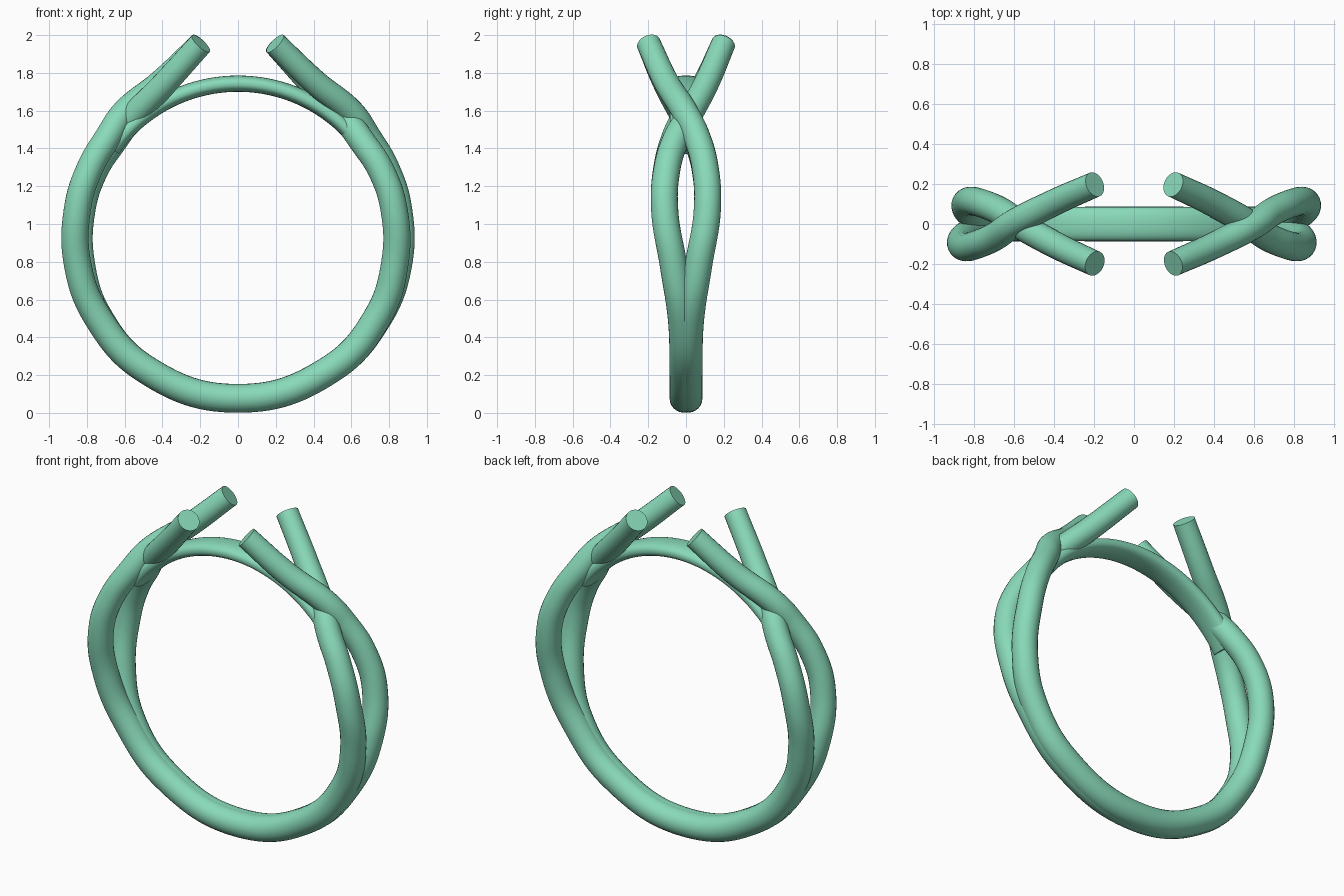
import bpy, bmesh, math
from mathutils import Vector, Matrix

if "Cube" in bpy.data.objects:
    bpy.data.objects.remove(bpy.data.objects["Cube"])

CZ, R = 0.93, 0.853          # ring centre height and strand path radius

mat = bpy.data.materials.new("green_metal")
mat.diffuse_color = (0.25, 0.70, 0.49, 1)
mat.use_nodes = True
mat.node_tree.nodes["Principled BSDF"].inputs["Base Color"].default_value = mat.diffuse_color


def finish(obj):
    obj.data.materials.append(mat)
    bpy.ops.object.select_all(action='DESELECT')
    obj.select_set(True)
    bpy.context.view_layer.objects.active = obj
    bpy.ops.object.shade_smooth_by_angle(angle=math.radians(40))


def half_path(side, lift):
    """Path from the bottom up to one prong tip: (point, tube radius)."""
    pts = []
    # angle from bottom, sideways offset, radial lift share, tube radius
    for deg, y, k, r in ((0, .011, 0, .076), (35, .012, 0, .076), (60, .022, .1, .075),
                         (80, .066, .4, .073), (100, .113, .5, .072),
                         (115, .102, .6, .071), (128, .056, .8, .071)):
        a, rad = math.radians(deg), R + lift * k
        pts.append((Vector((side * rad * math.sin(a), -y, CZ - rad * math.cos(a))), r))
    # crossing and straight prong
    for x, y, z, k, r in ((.595, 0, 1.567, 1, .070), (.40, .105, 1.747, .4, .067),
                          (.196, .198, 1.955, 0, .064)):
        pts.append((Vector((side * (x + .63 * lift * k), y, z + .77 * lift * k)), r))
    return pts


def strand(name, turn):
    left, right = half_path(-1, .02), half_path(1, -.028)
    path = left[:0:-1] + right
    cu = bpy.data.curves.new(name + "_path", 'CURVE')
    cu.dimensions = '3D'
    cu.bevel_depth, cu.bevel_resolution = 1.0, 10
    cu.resolution_u = 14
    cu.use_fill_caps = True
    sp = cu.splines.new('BEZIER')
    sp.bezier_points.add(len(path) - 1)
    for bp, (co, r) in zip(sp.bezier_points, path):
        bp.co, bp.radius = co, r
        bp.handle_left_type = bp.handle_right_type = 'AUTO'
    tmp = bpy.data.objects.new(name + "_tmp", cu)
    bpy.context.collection.objects.link(tmp)
    bpy.context.view_layer.update()
    me = bpy.data.meshes.new_from_object(tmp.evaluated_get(bpy.context.evaluated_depsgraph_get()))
    bpy.data.objects.remove(tmp)
    me.transform(Matrix.Rotation(turn, 4, 'Z'))
    bm = bmesh.new()
    bm.from_mesh(me)
    bmesh.ops.remove_doubles(bm, verts=bm.verts, dist=1e-5)
    bmesh.ops.recalc_face_normals(bm, faces=bm.faces)
    bm.to_mesh(me)
    bm.free()
    me.materials.clear()
    obj = bpy.data.objects.new(name, me)
    bpy.context.collection.objects.link(obj)
    finish(obj)


# Two identical strands, the second turned half way round
strand("front_strand", 0)
strand("back_strand", math.pi)

# Flattened bridge closing the ring below the prongs
bm = bmesh.new()
half = math.radians(55)
prof = []
for i in range(32):
    t = 2 * math.pi * i / 32
    c, s = math.cos(t), math.sin(t)
    y = math.copysign(abs(c) ** .85, c) * .085
    rad = .813 + math.copysign(abs(s) ** .85, s) * .043
    prof.append(bm.verts.new((-rad * math.sin(half), y, CZ + rad * math.cos(half))))
cap = bm.faces.new(prof)
bmesh.ops.spin(bm, geom=[cap], cent=(0, 0, CZ), axis=(0, 1, 0), angle=2 * half,
               steps=48, use_duplicate=False)
bmesh.ops.recalc_face_normals(bm, faces=bm.faces)
me = bpy.data.meshes.new("top_bridge")
bm.to_mesh(me)
bm.free()
bridge = bpy.data.objects.new("top_bridge", me)
bpy.context.collection.objects.link(bridge)
finish(bridge)
